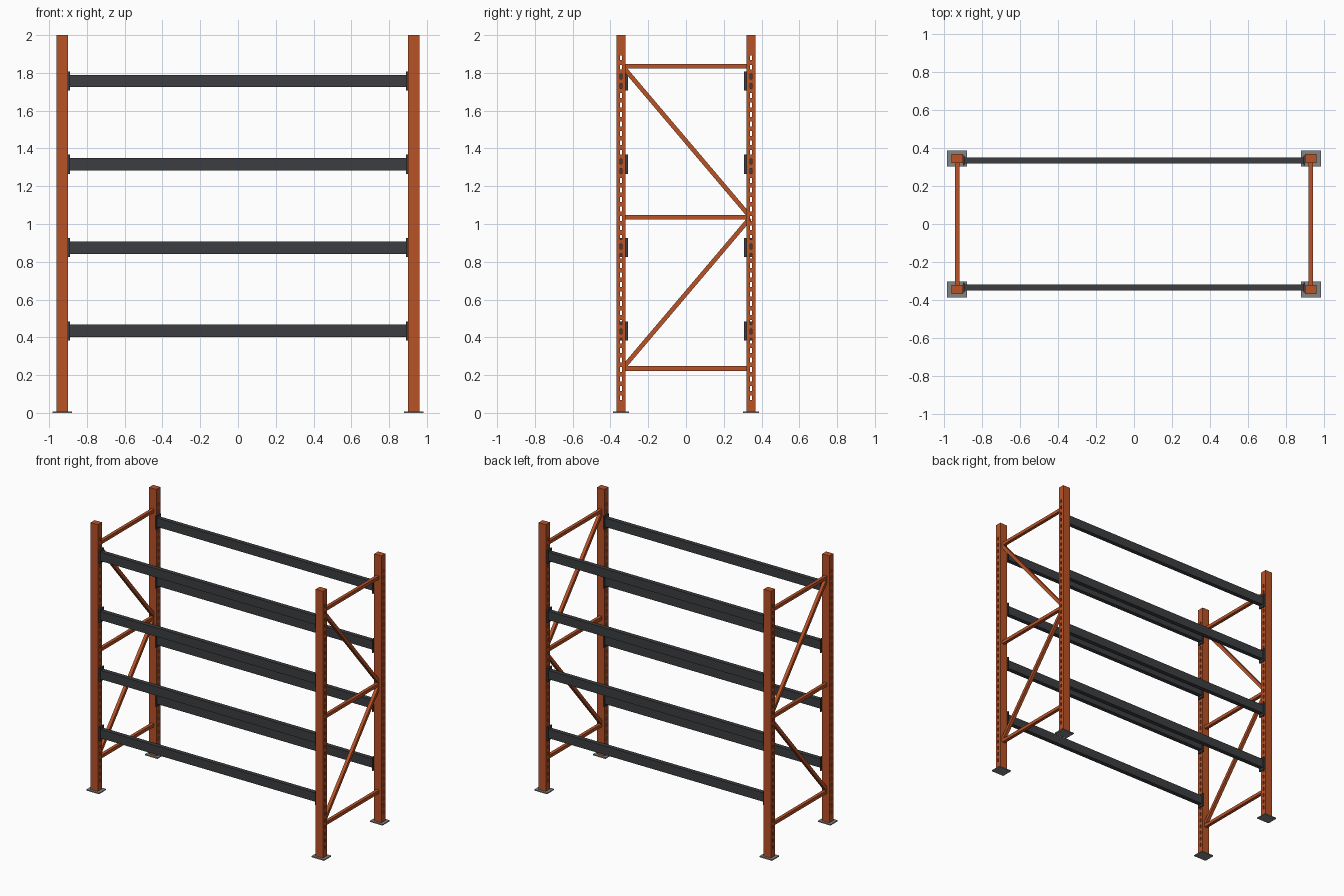
import bpy, bmesh, math
from mathutils import Matrix, Vector

if "Cube" in bpy.data.objects:
    bpy.data.objects.remove(bpy.data.objects["Cube"])


def material(name, color):
    m = bpy.data.materials.new(name)
    m.diffuse_color = color
    m.use_nodes = True
    m.node_tree.nodes["Principled BSDF"].inputs["Base Color"].default_value = m.diffuse_color
    return m


ORANGE = material("orange_paint", (0.48, 0.085, 0.02, 1))
DARK = material("dark_steel", (0.045, 0.047, 0.052, 1))
PLATE = material("plate_steel", (0.22, 0.23, 0.24, 1))


def boxes(name, items, mat=None):
    """One object from boxes given as (centre, size, rotation about x)."""
    bm = bmesh.new()
    for c, s, rx in items:
        mtx = (Matrix.Translation(Vector(c)) @ Matrix.Rotation(rx, 4, 'X')
               @ Matrix.Diagonal((*s, 1)))
        bmesh.ops.create_cube(bm, size=1, matrix=mtx)
    me = bpy.data.meshes.new(name)
    bm.to_mesh(me)
    bm.free()
    ob = bpy.data.objects.new(name, me)
    bpy.context.collection.objects.link(ob)
    if mat:
        me.materials.append(mat)
    return ob


PX, PY = 0.93, 0.345          # post centres
SIDES = ((-1, "left"), (1, "right"))
ENDS = ((-1, "front"), (1, "back"))

# slot cutter running sideways through all posts
slots = boxes("slot_cutter", [((0, sy * PY, 0.08 + i * 0.05), (2.2, 0.011, 0.026), 0)
                              for sy, _ in ENDS for i in range(37)])
slots.hide_render = True

# slotted posts and foot plates
for sx, side in SIDES:
    for sy, end in ENDS:
        post = boxes(f"{end}_{side}_post", [((sx * PX, sy * PY, 1.001), (0.06, 0.048, 1.998), 0)], ORANGE)
        cut = post.modifiers.new("slots", 'BOOLEAN')
        cut.operation = 'DIFFERENCE'
        cut.solver = 'EXACT'
        cut.object = slots
        bpy.context.view_layer.objects.active = post
        bpy.ops.object.modifier_apply(modifier=cut.name)
        boxes(f"{end}_{side}_foot_plate", [((sx * PX, sy * PY, 0.004), (0.104, 0.084, 0.008), 0)], PLATE)
bpy.data.objects.remove(slots)

# side frame bracing: three rungs and two diagonals
W = 0.024
for sx, side in SIDES:
    for i, z in enumerate((0.235, 1.035, 1.835)):
        boxes(f"{side}_rung_{i + 1}", [((sx * PX, 0, z), (W, 0.68, W), 0)], ORANGE)
    for name, z0, z1 in (("lower", 0.24, 1.03), ("upper", 1.83, 1.04)):
        dy, dz = 0.67, z1 - z0
        boxes(f"{side}_{name}_diagonal",
              [((sx * PX, 0.003, (z0 + z1) / 2), (W, math.hypot(dy, dz), W), math.atan2(dz, dy))], ORANGE)

# shelf beams with end connectors
for level in range(4):
    z = 0.434 + level * 0.441
    for sy, end in ENDS:
        y = sy * 0.334
        boxes(f"{end}_beam_{level + 1}", [((0, y, z), (1.79, 0.032, 0.066), 0)], DARK)
        for sx, side in SIDES:
            boxes(f"{end}_{side}_connector_{level + 1}",
                  [((sx * 0.895, y, z), (0.01, 0.052, 0.102), 0)], DARK)
